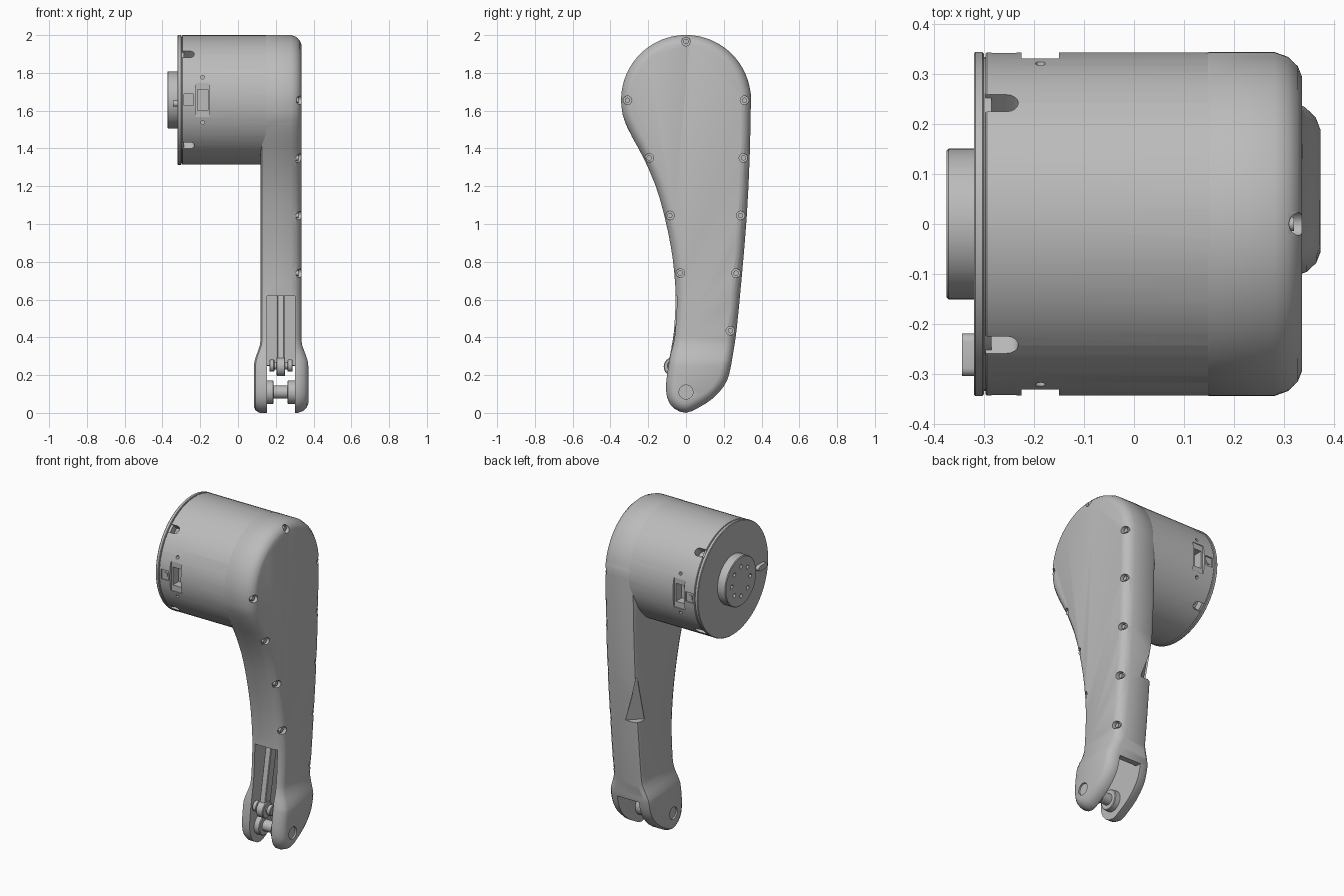
import bpy, bmesh
from math import sin, cos, pi, radians
from mathutils import Matrix, Vector

if "Cube" in bpy.data.objects:
    bpy.data.objects.remove(bpy.data.objects["Cube"], do_unlink=True)

GREY = bpy.data.materials.new("plain_grey")
GREY.use_nodes = True
GREY.diffuse_color = (0.5, 0.5, 0.5, 1)
GREY.node_tree.nodes["Principled BSDF"].inputs["Base Color"].default_value = (0.5, 0.5, 0.5, 1)

AXIS_Z = 1.657          # height of the drum axis
DRUM_R = 0.3435


def circle(r, u=0, v=0, n=32):
    return [(u + r * cos(2 * pi * i / n), v + r * sin(2 * pi * i / n)) for i in range(n)]


def rect(u0, u1, v0, v1):
    return [(u0, v0), (u1, v0), (u1, v1), (u0, v1)]


def capsule(u0, u1, v, r, n=8):
    """Slot shape running along u, rounded at both ends."""
    right = [(u1 + r * sin(pi * i / n), v - r * cos(pi * i / n)) for i in range(n + 1)]
    left = [(u0 - r * sin(pi * i / n), v + r * cos(pi * i / n)) for i in range(n + 1)]
    return right + left


def smooth_loop(pts, sub=2):
    """Closed Catmull-Rom curve through the points."""
    out, n = [], len(pts)
    for i in range(n):
        a, b, c, d = (Vector(pts[(i + k) % n]) for k in (-1, 0, 1, 2))
        for s in range(sub):
            t = s / sub
            p = b + (c - a) * t / 2 + (a * 2 - b * 5 + c * 4 - d) * t * t / 2 \
                + (b * 3 - a - c * 3 + d) * t ** 3 / 2
            out.append(tuple(p))
    return out


def inset(pts, d):
    """Move a counter-clockwise outline inwards by d."""
    out, n = [], len(pts)
    for i in range(n):
        a, b, c = Vector(pts[i - 1]), Vector(pts[i]), Vector(pts[(i + 1) % n])
        e, f = (b - a).normalized(), (c - b).normalized()
        n1, n2 = Vector((e.y, -e.x)), Vector((f.y, -f.x))
        m = (n1 + n2).normalized()
        out.append(tuple(b - m * d / max(m.dot(n1), 0.5)))
    return out


def loft(name, outline, steps, matrix=Matrix()):
    """Solid along local x; steps are (x, inset), the outline lies in y and z."""
    bm = bmesh.new()
    rings = [[bm.verts.new(matrix @ Vector((x, u, v))) for u, v in inset(outline, d)]
             for x, d in steps]
    n = len(outline)
    for r0, r1 in zip(rings, rings[1:]):
        for i in range(n):
            bm.faces.new((r0[i], r0[(i + 1) % n], r1[(i + 1) % n], r1[i]))
    bm.faces.new(rings[0])
    bm.faces.new(rings[-1])
    bmesh.ops.recalc_face_normals(bm, faces=bm.faces)
    mesh = bpy.data.meshes.new(name)
    bm.to_mesh(mesh)
    bm.free()
    mesh.materials.append(GREY)
    obj = bpy.data.objects.new(name, mesh)
    bpy.context.collection.objects.link(obj)
    return obj


def prism(name, outline, x0, x1, matrix=Matrix(), edge=0):
    steps = [(x0, 0), (x1, 0)]
    if edge:
        steps = [(x0, edge), (x0 + edge, 0), (x1 - edge, 0), (x1, edge)]
    return loft(name, outline, steps, matrix)


def combine(obj, others, operation):
    """Apply booleans and remove the helper solids."""
    for o in others:
        mod = obj.modifiers.new("bool", 'BOOLEAN')
        mod.object, mod.operation, mod.solver = o, operation, 'EXACT'
    bpy.context.view_layer.update()
    dg = bpy.context.evaluated_depsgraph_get()
    mesh = bpy.data.meshes.new_from_object(obj.evaluated_get(dg))
    obj.modifiers.clear()
    obj.data = mesh
    for o in others:
        bpy.data.objects.remove(o, do_unlink=True)


def radial(angle):
    """Local x points out of the drum wall, local y runs along the drum axis."""
    swap = Matrix(((0, 1, 0, 0), (1, 0, 0, 0), (0, 0, 1, 0), (0, 0, 0, 1)))
    return Matrix.Translation((0, 0, AXIS_Z)) @ Matrix.Rotation(angle, 4, 'X') @ swap


# Arm: side outline with a round head, lofted with rounded edges
head = [(DRUM_R * cos(radians(a)), AXIS_Z + DRUM_R * sin(radians(a))) for a in range(0, 206, 9)]
front = [(-0.285, 1.46), (-0.225, 1.35), (-0.16, 1.2), (-0.115, 1.045), (-0.08, 0.88),
         (-0.062, 0.74), (-0.055, 0.6), (-0.065, 0.42), (-0.09, 0.27), (-0.105, 0.16)]
foot = [(-0.1, 0.08), (-0.065, 0.025), (0, 0), (0.07, 0.03), (0.14, 0.075), (0.2, 0.14)]
back = [(0.23, 0.21), (0.25, 0.32), (0.268, 0.44), (0.297, 0.74), (0.322, 1.045), (0.337, 1.35)]
arm = loft("arm_housing", smooth_loop(head + front + foot + back),
           [(0.12, 0.03), (0.128, 0.012), (0.15, 0), (0.28, 0), (0.308, 0.01),
            (0.327, 0.028), (0.335, 0.048)])

# Flare the lower end into two thicker cheeks
bm = bmesh.new()
bm.from_mesh(arm.data)
for z in (0.25, 0.275, 0.3, 0.33, 0.36, 0.39):
    bmesh.ops.bisect_plane(bm, geom=bm.verts[:] + bm.edges[:] + bm.faces[:],
                           plane_co=(0, 0, z), plane_no=(0, 0, 1))
for v in bm.verts:
    t = min(max((0.39 - v.co.z) / 0.14, 0), 1)
    v.co.x += (0.037 if v.co.x > 0.22 else -0.035) * t * t * (3 - 2 * t)
bm.to_mesh(arm.data)
bm.free()

# Drum with pockets, side windows and small holes
drum = loft("drum", circle(DRUM_R - 0.001, 0, AXIS_Z, 64), [(-0.297, 0.003), (-0.294, 0), (0.27, 0)])
cuts = []
for k in range(4):
    m = radial(pi / 4 + k * pi / 2)
    cuts.append(prism("pocket", capsule(-0.32, -0.255, 0, 0.024), 0.29, 0.4, m))
    prism("pocket_bolt", circle(0.013, -0.255, 0, 16), 0.28, 0.302, m)
for a in (0, pi):
    m = radial(a)
    cuts += [prism("frame", rect(-0.225, -0.15, -0.09, 0.09), 0.325, 0.4, m),
             prism("window", rect(-0.215, -0.16, -0.055, 0.055), 0.27, 0.4, m),
             prism("latch", rect(-0.285, -0.235, -0.03, 0.03), 0.332, 0.4, m)]
    cuts += [prism("dot", circle(0.01, -0.187, s * 0.12, 12), 0.29, 0.4, m) for s in (-1, 1)]
    prism("latch_screw", circle(0.016, -0.26, 0, 16), 0.32, 0.337, m)
combine(drum, cuts, 'DIFFERENCE')
combine(arm, [drum], 'UNION')

# Fork slot, corner notch, pin recesses and screw seats in the arm
fork = [(-0.3, -0.1), (0.4, -0.1), (0.4, 0.24), (0.2, 0.25), (0.2, 0.62), (-0.3, 0.62)]
upright = Matrix(((0, 1, 0, 0), (0, 0, 1, 0), (1, 0, 0, 0), (0, 0, 0, 1)))
cuts = [prism("fork", fork, 0.153, 0.301),
        loft("notch", circle(0.075, 0.127, 0.3, 4), [(0.765, 0), (1.05, 0.05)], upright),
        prism("recess", circle(0.037, 0, 0.11), 0.36, 0.42),
        prism("recess", circle(0.037, 0, 0.11), 0.04, 0.095)]
screws = [(0, 1.966), (-0.31, 1.655), (0.31, 1.655), (-0.195, 1.35), (0.304, 1.35),
          (-0.085, 1.045), (0.289, 1.045), (-0.031, 0.74), (0.265, 0.74), (0.235, 0.435)]
for y, z in screws:
    cuts.append(prism("seat", circle(0.023, y, z, 20), 0.306, 0.42))
    prism("cover_screw", circle(0.014, y, z, 16), 0.295, 0.32)
combine(arm, cuts, 'DIFFERENCE')

# End cap, output hub with bolt holes, and index key
prism("cap_neck", circle(0.333, 0, AXIS_Z, 64), -0.305, -0.285)
prism("end_cap", circle(DRUM_R, 0, AXIS_Z, 64), -0.32, -0.3, edge=0.003)
hub = prism("output_hub", circle(0.151, 0, AXIS_Z, 48), -0.374, -0.31, edge=0.004)
combine(hub, [prism("hole", circle(0.013, 0.09 * cos(k * pi / 4), AXIS_Z + 0.09 * sin(k * pi / 4), 12),
                    -0.4, -0.345) for k in range(8)], 'DIFFERENCE')
prism("index_key", capsule(-0.288, -0.235, 1.637, 0.016), -0.343, -0.315)

# Fork pin with bosses
prism("fork_pin", circle(0.034, 0, 0.11), 0.092, 0.364)
for x0, x1 in ((0.14, 0.188), (0.262, 0.315)):
    prism("pin_boss", circle(0.062, 0, 0.11), x0, x1, edge=0.004)

# Push rod with knuckle and cross pin
prism("push_rod", [(-0.095, 0.25), (-0.04, 0.25), (0.035, 0.63), (-0.025, 0.63)], 0.207, 0.246, edge=0.004)
prism("rod_knuckle", circle(0.05, -0.068, 0.245), 0.203, 0.25, edge=0.004)
prism("rod_pin", circle(0.02, -0.068, 0.25), 0.17, 0.284)
for x0, x1 in ((0.166, 0.192), (0.262, 0.288)):
    prism("rod_pin_collar", circle(0.032, -0.068, 0.25), x0, x1, edge=0.003)

# Smooth shading with sharp edges kept
for obj in bpy.context.scene.objects:
    if obj.type == 'MESH':
        obj.select_set(True)
        bpy.context.view_layer.objects.active = obj
bpy.ops.object.shade_smooth_by_angle(angle=radians(30))
